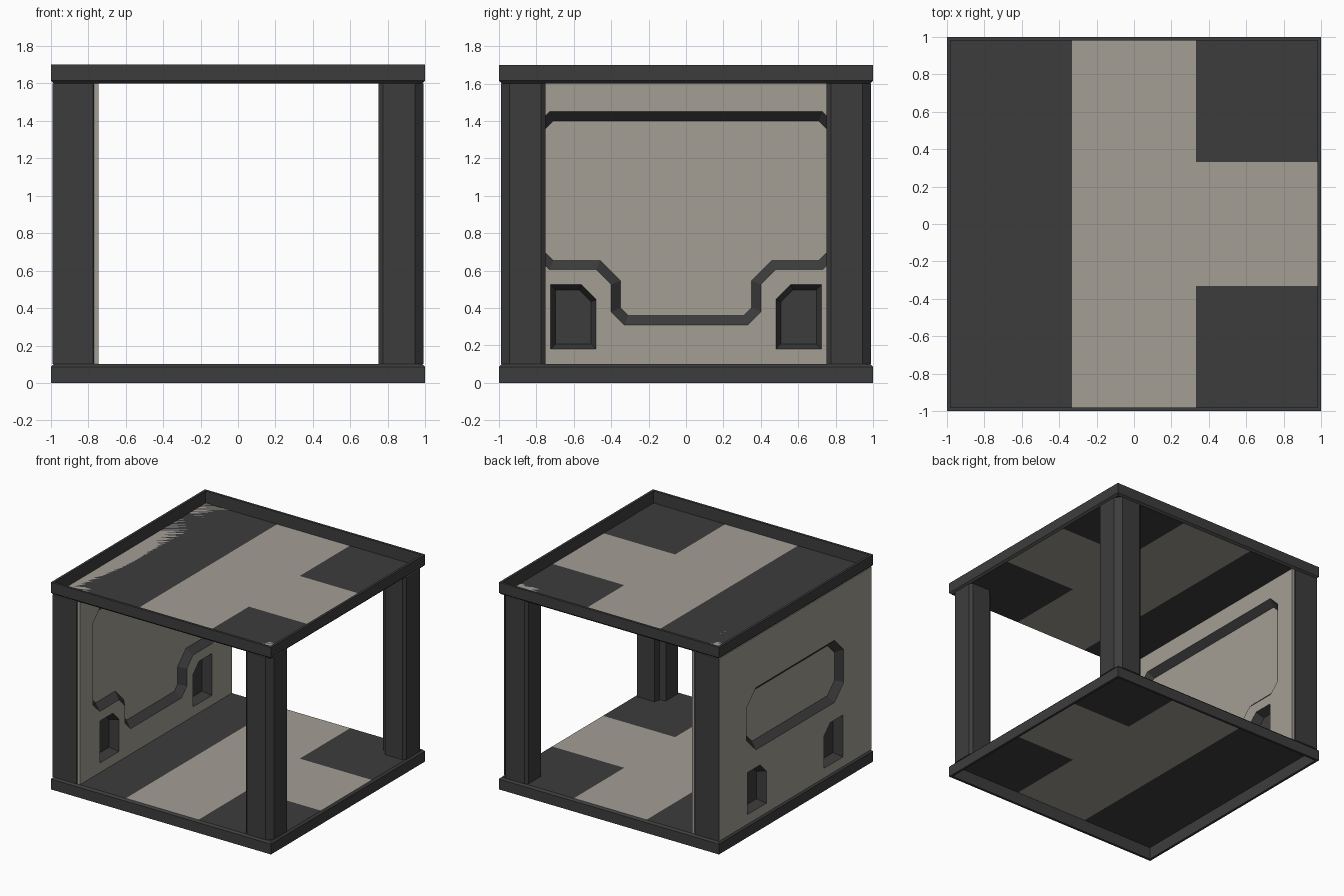
import bpy, bmesh
from mathutils import Vector

if "Cube" in bpy.data.objects:
    bpy.data.objects.remove(bpy.data.objects["Cube"])


def material(name, rgb):
    m = bpy.data.materials.new(name)
    m.diffuse_color = (*rgb, 1)
    m.use_nodes = True
    m.node_tree.nodes["Principled BSDF"].inputs["Base Color"].default_value = m.diffuse_color
    return m


MATS = [material("warm_grey_panel", (0.37, 0.345, 0.30)),
        material("charcoal_frame", (0.046, 0.046, 0.046))]
LIGHT, DARK = 0, 1


def finish(name, bm, closed=True):
    if closed:
        bmesh.ops.recalc_face_normals(bm, faces=bm.faces[:])
    me = bpy.data.meshes.new(name)
    bm.to_mesh(me)
    bm.free()
    for m in MATS:
        me.materials.append(m)
    ob = bpy.data.objects.new(name, me)
    bpy.context.collection.objects.link(ob)
    return ob


def loft(bm, rings, cap_start=True, cap_end=True):
    """Skin between rings of points; returns (side faces, end caps)."""
    vs = [[bm.verts.new(p) for p in r] for r in rings]
    sides, caps = [], []
    n = len(vs[0])
    for a, b in zip(vs, vs[1:]):
        for i in range(n):
            j = (i + 1) % n
            sides.append(bm.faces.new((a[i], a[j], b[j], b[i])))
    if cap_start:
        caps.append(bm.faces.new(vs[0][::-1]))
    if cap_end:
        caps.append(bm.faces.new(vs[-1]))
    return sides, caps


# Floor and roof: a square rim around a recessed two-tone plate
def slab(name, z0, flip):
    def z(h):
        return z0 - h if flip else z0 + h
    bm = bmesh.new()
    profile = [(0.98, 0.1), (0.98, 0), (1, 0), (1, 0.085), (0.985, 0.1)]
    rings = [[(sx * r, sy * r, z(h)) for sx, sy in ((-1, -1), (1, -1), (1, 1), (-1, 1))]
             for r, h in profile]
    sides, _ = loft(bm, rings, False, False)
    for f in sides:
        f.material_index = DARK
        if flip:
            f.normal_flip()
    cuts = [-0.985, -0.33, 0.33, 0.985]
    grid = [[bm.verts.new((x, y, z(0.1))) for y in cuts] for x in cuts]
    for i in range(3):
        for j in range(3):
            f = bm.faces.new((grid[i][j], grid[i + 1][j], grid[i + 1][j + 1], grid[i][j + 1]))
            f.material_index = DARK if i == 0 or (i == 2 and j != 1) else LIGHT
            if flip:
                f.normal_flip()
    return finish(name, bm, closed=False)


slab("floor", 0, False)
slab("roof", 1.7, True)

# Corner pillars: chamfered outside, notched on the inside corner
BODY = [(0.99, 0.775), (0.97, 0.75), (0.81, 0.75), (0.80, 0.80),
        (0.75, 0.81), (0.75, 0.97), (0.775, 0.99)]


def pillar(name, sx, sy):
    outer = [(0.945, 0.99), (0.99, 0.945)] if sx > 0 else [(0.99, 0.99)]
    pts = outer + BODY
    bm = bmesh.new()
    loft(bm, [[(sx * x, sy * y, z) for x, y in pts] for z in (0.101, 1.6)])
    bmesh.ops.recalc_face_normals(bm, faces=bm.faces[:])
    for f in bm.faces:
        outside_wall = sx < 0 and f.normal.x < -0.99
        f.material_index = LIGHT if f.normal.z > 0.9 or outside_wall else DARK
    return finish(name, bm)


for sx, side in ((-1, "left"), (1, "right")):
    for sy, end in ((-1, "front"), (1, "back")):
        pillar(f"pillar_{side}_{end}", sx, sy)

# Left wall body
X_IN, X_OUT = -0.745, -0.992
bm = bmesh.new()
loft(bm, [[(X_OUT, -0.985, z), (X_IN, -0.985, z), (X_IN, 0.985, z), (X_OUT, 0.985, z)]
          for z in (0.101, 1.6)])
wall = finish("left_wall", bm)


def inset(pts, t):
    """Mitred inward offset of a counter-clockwise outline."""
    out, n = [], len(pts)
    for i in range(n):
        p, q, r = (Vector(pts[k % n]) for k in (i - 1, i, i + 1))
        d1, d2 = (q - p).normalized(), (r - q).normalized()
        n1, n2 = Vector((-d1.y, d1.x)), Vector((-d2.y, d2.x))
        out.append(q + (n1 + n2) * (t / (1 + n1.dot(n2))))
    return out


def mirrored(pts):
    return [(-y, z) for y, z in reversed(pts)]


def cut_recess(pts, x, into, depth, slope, bottom):
    """Cut a dark-sided, sloped recess into the wall."""
    bm = bmesh.new()
    rings = [[(x + into * d, p[0], p[1]) for p in inset(pts, d * slope)]
             for d in (-0.01, depth)]
    sides, caps = loft(bm, rings)
    for f in sides:
        f.material_index = DARK
    caps[1].material_index = bottom
    cutter = finish("recess_cutter", bm)
    cutter.hide_render = True
    mod = wall.modifiers.new("recess", 'BOOLEAN')
    mod.operation = 'DIFFERENCE'
    mod.solver = 'EXACT'
    mod.object = cutter
    bpy.context.view_layer.objects.active = wall
    bpy.ops.object.modifier_apply(modifier=mod.name)
    bpy.data.objects.remove(cutter)


# Large stepped recess on the room side
half = [(0.33, 0.31), (0.40, 0.38), (0.40, 0.525), (0.48, 0.605),
        (0.73, 0.605), (0.82, 0.69), (0.82, 1.36), (0.73, 1.45)]
cut_recess(half + mirrored(half), X_IN, -1, 0.05, 1, LIGHT)

# Octagonal recess on the outside
half = [(0.51, 0.67), (0.63, 0.79), (0.63, 1.06), (0.51, 1.18)]
cut_recess(half + mirrored(half), X_OUT, 1, 0.05, 1, LIGHT)

# Small dark pockets low on both sides of the wall
for x, into, shift in ((X_IN, -1, 0), (X_OUT, 1, -0.105)):
    pocket = [(y + shift, z) for y, z in ((0.48, 0.18), (0.725, 0.18), (0.725, 0.525),
                                          (0.56, 0.525), (0.48, 0.445))]
    for outline in (pocket, mirrored(pocket)):
        cut_recess(outline, x, into, 0.07, 0.4, DARK)
